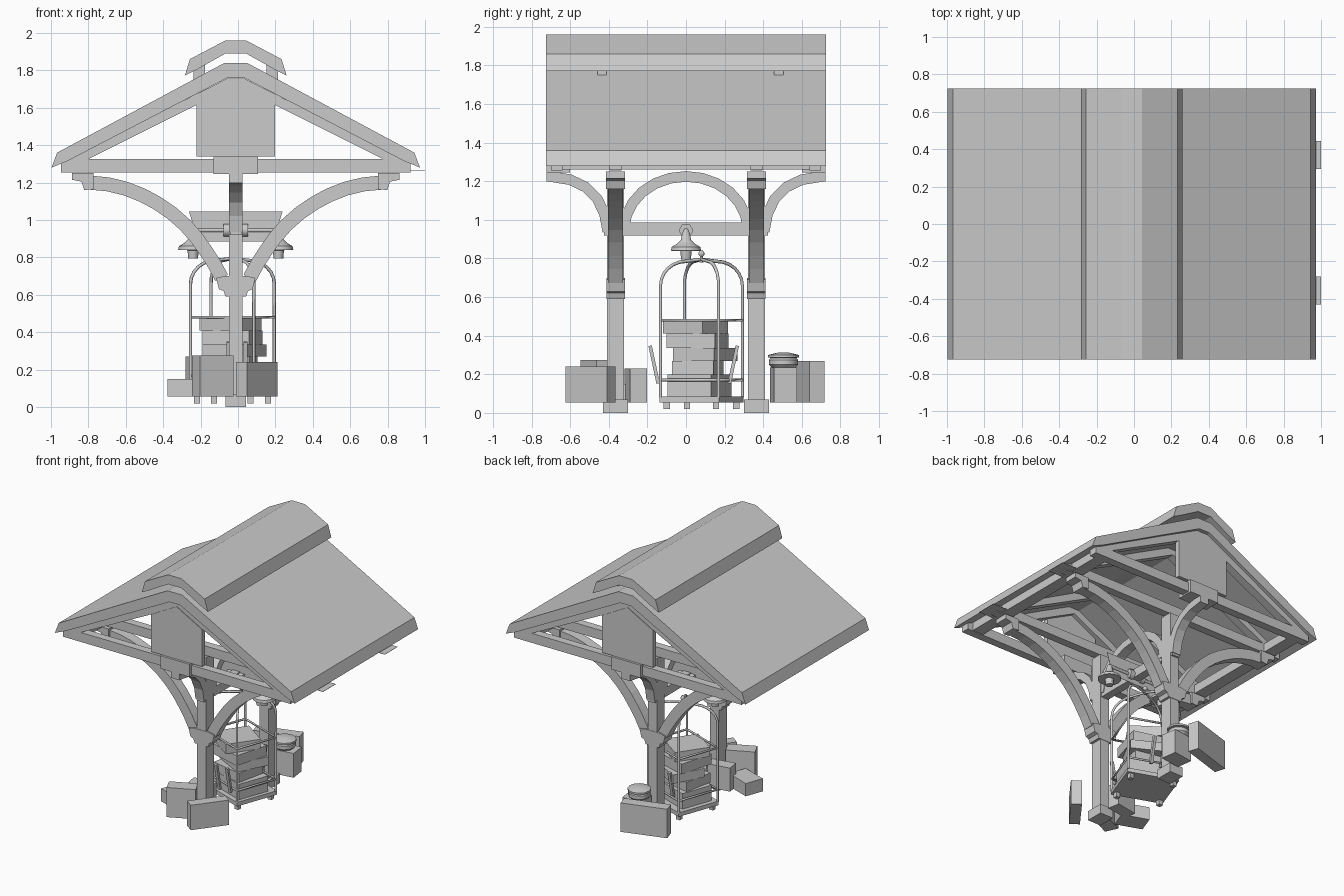
import bpy, bmesh, math
from mathutils import Vector, Matrix

if "Cube" in bpy.data.objects:
    bpy.data.objects.remove(bpy.data.objects["Cube"])

CX = -0.012  # structure centre line


def finish(name, bm, smooth=False):
    bmesh.ops.recalc_face_normals(bm, faces=bm.faces)
    me = bpy.data.meshes.new(name)
    bm.to_mesh(me)
    bm.free()
    ob = bpy.data.objects.new(name, me)
    bpy.context.collection.objects.link(ob)
    if smooth:
        bpy.context.view_layer.objects.active = ob
        ob.select_set(True)
        bpy.ops.object.shade_smooth_by_angle(angle=math.radians(40))
        ob.select_set(False)
    return ob


def box(name, c, s, rot=0, tilt=0):
    bm = bmesh.new()
    m = (Matrix.Translation(c) @ Matrix.Rotation(math.radians(rot), 4, 'Z')
         @ Matrix.Rotation(math.radians(tilt), 4, 'X') @ Matrix.Diagonal((*s, 1)))
    bmesh.ops.create_cube(bm, size=1, matrix=m)
    return finish(name, bm)


def span(name, x, y, z):
    c = [(a + b) / 2 for a, b in (x, y, z)]
    return box(name, c, [abs(b - a) for a, b in (x, y, z)])


def prism(name, pts, axis, lo, hi):
    """Extrude a profile: axis 'y' takes (x, z) points, axis 'x' takes (y, z)."""
    bm = bmesh.new()
    put = (lambda p, d: (p[0] + CX, d, p[1])) if axis == 'y' else (lambda p, d: (d, p[0], p[1]))
    a = [bm.verts.new(put(p, lo)) for p in pts]
    b = [bm.verts.new(put(p, hi)) for p in pts]
    bm.faces.new(a)
    bm.faces.new(b[::-1])
    for i in range(len(pts)):
        j = (i + 1) % len(pts)
        bm.faces.new((a[i], a[j], b[j], b[i]))
    return finish(name, bm)


def ribbon(name, pts, width, axis, lo, hi):
    """Curved timber: offset a centre line to both sides, then extrude."""
    p = [Vector(q) for q in pts]
    up, down = [], []
    for i, q in enumerate(p):
        t = (p[min(i + 1, len(p) - 1)] - p[max(i - 1, 0)]).normalized()
        n = Vector((-t.y, t.x)) * width / 2
        up.append(q + n)
        down.append(q - n)
    return prism(name, up + down[::-1], axis, lo, hi)


def lathe(name, prof, x, y, seg=14):
    bm = bmesh.new()
    rings = [[bm.verts.new((x + r * math.cos(2 * math.pi * k / seg),
                            y + r * math.sin(2 * math.pi * k / seg), z)) for k in range(seg)]
             for r, z in prof]
    for a, b in zip(rings, rings[1:]):
        for k in range(seg):
            j = (k + 1) % seg
            bm.faces.new((a[k], a[j], b[j], b[k]))
    bm.faces.new(rings[0])
    bm.faces.new(rings[-1])
    return finish(name, bm, True)


def pipe(name, pts, r, cyclic=False):
    cu = bpy.data.curves.new(name, 'CURVE')
    cu.dimensions = '3D'
    cu.bevel_depth, cu.bevel_resolution, cu.use_fill_caps = r, 1, True
    sp = cu.splines.new('POLY')
    sp.points.add(len(pts) - 1)
    for q, p in zip(sp.points, pts):
        q.co = (*p, 1)
    sp.use_cyclic_u = cyclic
    ob = bpy.data.objects.new(name, cu)
    bpy.context.collection.objects.link(ob)


def sym(half):
    return half + [(-x, z) for x, z in half[::-1]]


# roof slab and raised ridge cap
prism("roof", sym([(-.985, 1.28), (-.955, 1.36), (-.06, 1.84)]) +
      [(.90, 1.315), (.045, 1.76), (-.045, 1.76), (-.90, 1.315)], 'y', -.725, .725)
prism("ridge_cap", sym([(-.272, 1.772), (-.245, 1.86), (-.055, 1.96)]) +
      sym([(-.225, 1.795), (-.055, 1.89)])[::-1], 'y', -.725, .725)
for sx in (-1, 1):
    for y in (-.435, .48):
        span("cap_support", (CX + sx * .165, CX + sx * .225), (y - .024, y + .024), (1.745, 1.85))

# roof trusses: rafters and tie beams
for y in (-.67, -.365, .365, .67):
    prism("rafters", sym([(-.90, 1.27), (-.92, 1.312), (-.045, 1.757)]) +
          [(.80, 1.32), (0, 1.72), (-.80, 1.32)], 'y', y - .03, y + .03)
    span("tie_beam", (CX - .935, CX + .935), (y - .03, y + .03), (1.255, 1.325))
# gable boards with the block below them
for sy in (-1, 1):
    prism("gable_board", [(-.21, 1.34), (-.21, 1.615), (0, 1.73), (.21, 1.615), (.21, 1.34)],
          'y', sy * .67, sy * .705)
    span("gable_block", (CX - .12, CX + .12), (sy * .60, sy * .722), (1.245, 1.34))
# eave purlins and thin eave plates
for sx in (-1, 1):
    span("eave_purlin", (CX + sx * .80, CX + sx * .89), (-.69, .69), (1.26, 1.325))
for y in (-.355, .37):
    span("eave_plate", (.88, 1.0), (y - .075, y + .075), (1.262, 1.264))

# posts with bases, collars and side braces
brace = [(.78, 1.20), (.68, 1.19), (.59, 1.168), (.50, 1.133), (.42, 1.09), (.34, 1.035),
         (.27, .973), (.21, .905), (.16, .835), (.115, .765), (.075, .69)]
for sy in (-1, 1):
    y = sy * .365
    span("post", (CX - .037, CX + .037), (y - .045, y + .045), (.05, 1.25))
    span("post_base", (CX - .055, CX + .055), (y - .065, y + .065), (0, .07))
    prism("post_collar", sym([(-.055, .59), (-.065, .62), (-.09, .63), (-.105, .69), (-.06, .70)]),
          'y', y - .048, y + .048)
    for sx in (-1, 1):
        ribbon("side_brace", [(sx * a, b) for a, b in brace], .075, 'y', y - .038, y + .038)
        prism("brace_end", [(sx * a, b) for a, b in [(.76, 1.25), (.875, 1.25), (.875, 1.215),
              (.825, 1.205), (.81, 1.16), (.76, 1.165)]], 'y', y - .05, y + .05)
    # lengthwise bracket reaching to the gable
    ribbon("gable_bracket", [(sy * a, b) for a, b in [(.405, .94), (.422, 1.03), (.46, 1.11),
           (.52, 1.17), (.60, 1.208), (.71, 1.226), (.722, 1.226)]], .055, 'x', CX - .035, CX + .035)

# lengthwise arch and beam between the posts
ribbon("centre_arch", [(-.32 * math.cos(math.pi * i / 12), .95 + .275 * math.sin(math.pi * i / 12))
                       for i in range(13)], .055, 'x', CX - .035, CX + .035)
span("cross_beam", (CX - .03, CX + .03), (-.425, .425), (.92, .985))

# hanging lamps on a cross arm with a thin bracket plate
prism("lamp_bracket_plate", sym([(-.2, .885), (-.25, 1.045)]), 'y', -.001, .001)
pipe("lamp_arm", [(CX - .235, 0, .945), (CX + .235, 0, .945)], .012)
for sx in (-1, 1):
    x = CX + sx * .228
    lathe("lamp_shade", [(.012, .95), (.02, .93), (.028, .895), (.05, .875), (.076, .86),
                         (.08, .84), (.03, .838), (.026, .795)], x, 0)
    pipe("arm_boss", [(CX + sx * .03, 0, .945), (CX + sx * .065, 0, .945)], .038)

# luggage trolley: deck, cage hoops, rails, casters
tx, ty, ang = -.03, .08, math.radians(-20)


def tp(a, b, z):
    c, s = math.cos(ang), math.sin(ang)
    return (tx + a * c - b * s, ty + a * s + b * c, z)


A, B = .18, .16
corners = [(A, B), (-A, B), (-A, -B), (A, -B)]
box("trolley_deck", (tx, ty, .07), (.37, .33, .03), -20)
for a, b in corners:
    path = [(1, .08), (1, .66)]
    path += [(1 - .62 * (1 - math.cos(t)), .66 + .125 * math.sin(t))
             for t in [math.pi / 2 * i / 6 for i in range(1, 7)]] + [(0, .795)]
    pipe("cage_hoop", [tp(a * k, b * k, z) for k, z in path], .009)
    span("caster", *[(q - .016, q + .016) for q in tp(a * .85, b * .85, 0)[:2]], (.02, .06))
pipe("cage_rail", [tp(a, b, .48) for a, b in corners], .008, True)
pipe("lower_rail", [tp(a, b, .17) for a, b in corners], .008, True)
lathe("cage_finial", [(.01, .78), (.008, .81), (.016, .82), (.016, .83), (.004, .845)], tx, ty, 10)
for s in (-1, 1):
    for x in (-.05, .04):
        box("trolley_handle", (x, .04 + s * .205, .25), (.022, .018, .2), 0, s * -12)

# suitcases stacked on the trolley
for x, y, z0, z1, sx, sy, r in [(-.03, .07, .085, .2, .31, .24, -20), (-.04, .06, .2, .27, .25, .22, -12),
                                (-.02, .1, .27, .335, .26, .24, -28), (-.03, .06, .335, .41, .26, .26, -16),
                                (-.04, .05, .41, .48, .23, .25, -35)]:
    box("stacked_suitcase", (x, y, (z0 + z1) / 2), (sx, sy, z1 - z0), r)

# loose suitcases around the posts
for x, y, z1, sx, sy, r in [(.10, -.495, .24, .27, .075, 53), (-.135, -.46, .275, .2, .10, 25),
                            (-.26, -.33, .15, .2, .14, -20), (-.11, -.26, .23, .17, .09, 10),
                            (-.11, .63, .27, .33, .08, 17), (.05, .505, .235, .16, .12, 8)]:
    box("loose_suitcase", (x, y, (z1 + .055) / 2), (sx, sy, z1 - .055), r)
# hat box
lathe("hat_box", [(.06, .235), (.075, .25), (.075, .275), (.065, .285), (.08, .287), (.08, .30),
                  (.03, .312)], .03, .505, 12)
